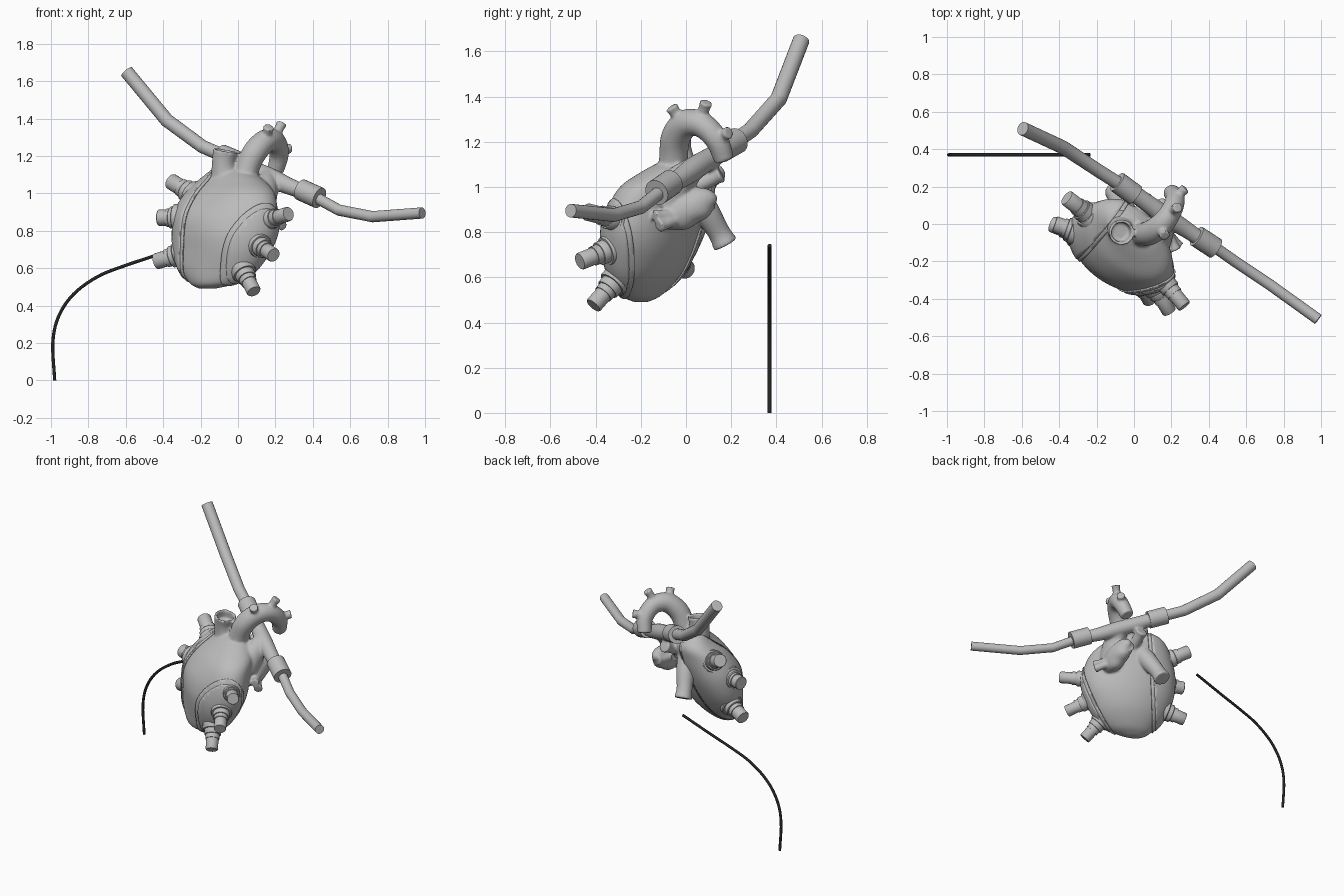
import bpy, bmesh, math
from mathutils import Vector

cube = bpy.data.objects.get("Cube")
if cube:
    bpy.data.objects.remove(cube)


def material(name, rgb):
    m = bpy.data.materials.new(name)
    m.use_nodes = True
    m.diffuse_color = (*rgb, 1)
    m.node_tree.nodes["Principled BSDF"].inputs["Base Color"].default_value = (*rgb, 1)
    return m


GREY = material("soft grey", (0.5, 0.5, 0.5))
BLACK = material("cable black", (0.018, 0.018, 0.018))


def finish(name, bm, mat=GREY, angle=40):
    bmesh.ops.recalc_face_normals(bm, faces=bm.faces)
    mesh = bpy.data.meshes.new(name)
    bm.to_mesh(mesh)
    bm.free()
    mesh.materials.append(mat)
    ob = bpy.data.objects.new(name, mesh)
    bpy.context.collection.objects.link(ob)
    bpy.ops.object.select_all(action='DESELECT')
    ob.select_set(True)
    bpy.context.view_layer.objects.active = ob
    bpy.ops.object.shade_smooth_by_angle(angle=math.radians(angle))
    return ob


def smooth_path(rows, steps=5):
    """Catmull-Rom curve through rows of any dimension."""
    p = [Vector(r) for r in rows]
    p = [p[0] * 2 - p[1]] + p + [p[-1] * 2 - p[-2]]
    out = []
    for a, b, c, d in zip(p, p[1:], p[2:], p[3:]):
        for i in range(steps):
            t = i / steps
            out.append(b + (c - a) * (t / 2) + (a * 2 - b * 5 + c * 4 - d) * (t * t / 2)
                       + (b * 3 - a - c * 3 + d) * (t ** 3 / 2))
    return out + [p[-2]]


def skin(bm, rings):
    """Join rings of points into a closed skin; return the last cap."""
    vs = [[bm.verts.new(co) for co in ring] for ring in rings]
    n = len(vs[0])
    for a, b in zip(vs, vs[1:]):
        for i in range(n):
            j = (i + 1) % n
            bm.faces.new((a[i], a[j], b[j], b[i]))
    bm.faces.new(vs[0][::-1])
    return bm.faces.new(vs[-1])


def sweep(bm, rows, bore=False, sides=20, axis=None):
    """Tube through rows of (x, y, z, radius); bore hollows the far end."""
    pts = [Vector(r[:3]) for r in rows]
    rings, q, last = [], None, None
    for i, c in enumerate(pts):
        t = axis or (pts[min(i + 1, len(pts) - 1)] - pts[max(i - 1, 0)]).normalized()
        q = last.rotation_difference(t) @ q if last else t.to_track_quat('Z', 'Y')
        last = t
        ring = [2 * math.pi * k / sides for k in range(sides)]
        rings.append([c + q @ Vector((math.cos(a), math.sin(a), 0)) * rows[i][3] for a in ring])
    cap = skin(bm, rings)
    if bore:
        bmesh.ops.recalc_face_normals(bm, faces=bm.faces)
        bm.normal_update()
        bmesh.ops.inset_individual(bm, faces=[cap], thickness=0.017)
        bmesh.ops.inset_individual(bm, faces=[cap], thickness=0.001, depth=-0.06)


def tube(name, rows, mat=GREY, **kw):
    bm = bmesh.new()
    sweep(bm, rows, **kw)
    return finish(name, bm, mat)


# Heart wall: skewed oval sections (z, x min, x max, y min, y max)
SECTIONS = [(0.49, -0.21, -0.12, -0.23, -0.17), (0.52, -0.26, -0.01, -0.29, -0.11),
            (0.60, -0.31, 0.10, -0.33, -0.03), (0.70, -0.335, 0.17, -0.36, 0.03),
            (0.80, -0.345, 0.205, -0.37, 0.07), (0.90, -0.33, 0.21, -0.35, 0.10),
            (1.0, -0.265, 0.20, -0.29, 0.12), (1.07, -0.19, 0.14, -0.19, 0.12),
            (1.12, -0.13, 0.06, -0.10, 0.07)]


def heart_wall(bm):
    rings = []
    for z, x0, x1, y0, y1 in smooth_path(SECTIONS):
        ring = []
        for k in range(56):
            a = 2 * math.pi * k / 56
            w = 0.5 + 0.008 * math.sin(3 * a + 17 * z)
            ring.append(((x0 + x1) / 2 + (x1 - x0) * w * math.cos(a),
                         (y0 + y1) / 2 + (y1 - y0) * w * math.sin(a - 0.45), z))
        rings.append(ring)
    skin(bm, rings)


# Heart with its vessels, blended into one organic surface
bm = bmesh.new()
heart_wall(bm)
aorta = [(0.02, -0.06, 1.0, 0.07), (0.05, -0.055, 1.13, 0.064), (0.09, -0.045, 1.22, 0.066),
         (0.15, 0.0, 1.28, 0.063), (0.20, 0.07, 1.275, 0.057), (0.22, 0.135, 1.21, 0.052),
         (0.2, 0.17, 1.12, 0.045)]
vena_cava_upper = [(-0.05, -0.02, 0.98, 0.1), (-0.07, -0.03, 1.1, 0.075),
                   (-0.075, -0.04, 1.17, 0.064), (-0.065, -0.045, 1.23, 0.07)]
vena_cava_lower = [(-0.04, 0.03, 0.97, 0.07), (-0.06, 0.09, 0.89, 0.06),
                   (-0.09, 0.145, 0.80, 0.05), (-0.10, 0.175, 0.745, 0.058)]
lung_trunk = [(0.11, -0.09, 0.93, 0.09), (0.14, -0.03, 1.02, 0.075), (0.16, 0.04, 1.09, 0.05)]
lung_artery = [(-0.05, 0.2, 1.185, 0.045), (0.06, 0.12, 1.135, 0.047), (0.17, 0.04, 1.085, 0.052),
               (0.28, -0.03, 1.035, 0.045), (0.38, -0.1, 1.0, 0.038)]
sweep(bm, smooth_path(vena_cava_upper), bore=True)
for rows in (aorta, vena_cava_lower, lung_trunk, lung_artery):
    sweep(bm, smooth_path(rows))
# Short branches on the arch and veins at the back: start, end, radius
stubs = [((0.14, -0.01, 1.27), (0.165, -0.065, 1.355), 0.026),
         ((0.19, 0.06, 1.29), (0.235, 0.09, 1.375), 0.026),
         ((0.21, 0.13, 1.22), (0.275, 0.19, 1.24), 0.026),
         ((0.04, 0.04, 1.0), (0.06, 0.155, 1.06), 0.036),
         ((0.10, 0.03, 0.93), (0.14, 0.12, 0.93), 0.032),
         ((0.17, -0.03, 0.88), (0.225, -0.14, 0.87), 0.025),
         ((0.17, -0.03, 0.86), (0.24, -0.12, 0.825), 0.025)]
for a, b, r in stubs:
    sweep(bm, [(*a, r), (*Vector(a).lerp(b, 0.8), r), (*b, r * 1.2)])
# Bulging chamber at the back
geo = bmesh.ops.create_uvsphere(bm, u_segments=24, v_segments=14, radius=1)
for v in geo["verts"]:
    x, y, z = v.co
    bump = 1 + 0.05 * math.sin(7 * y + 5 * z)
    v.co = Vector((0.15 + 0.065 * x, 0.135 * y * bump, 0.9 + 0.085 * z * bump + 0.04 * y))
heart = finish("heart", bm)
remesh = heart.modifiers.new("blend", 'REMESH')
remesh.mode = 'VOXEL'
remesh.voxel_size = 0.008
remesh.use_smooth_shade = True
relax = heart.modifiers.new("relax", 'SMOOTH')
relax.iterations = 6


# Raised side shells with a stepped rim
def shell(name, point, normal, thickness):
    bm = bmesh.new()
    heart_wall(bm)
    bmesh.ops.bisect_plane(bm, geom=bm.verts[:] + bm.edges[:] + bm.faces[:], plane_co=point,
                           plane_no=normal, clear_inner=True)
    ob = finish(name, bm)
    mod = ob.modifiers.new("thickness", 'SOLIDIFY')
    mod.thickness = thickness
    mod.offset = 1


for side, point, normal in (("left", (-0.11, -0.31, 0.55), (0.4, -0.87, -0.27)),
                            ("right", (-0.27, -0.17, 0.75), (-0.8, 0.6, 0.08))):
    p, n = Vector(point), Vector(normal).normalized()
    shell(side + "_shell_rim", p, n, 0.008)
    shell(side + "_shell_panel", p + n * 0.02, n, 0.013)

# Stepped ports: (base, end), with a thickness for each side
PROFILE = [(-0.3, 0.066), (0.22, 0.066), (0.25, 0.062), (0.25, 0.053), (0.42, 0.053),
           (0.44, 0.05), (0.44, 0.044), (0.6, 0.044), (0.6, 0.039), (0.97, 0.039), (1, 0.036)]
ports = {"left_port": (1, [((0.14, -0.28, 0.85), (0.27, -0.44, 0.89)),
                           ((0.10, -0.32, 0.73), (0.19, -0.47, 0.67)),
                           ((0.02, -0.30, 0.60), (0.085, -0.41, 0.475))]),
         "right_port": (1.12, [((-0.22, 0.03, 0.98), (-0.36, 0.14, 1.065)),
                               ((-0.31, -0.04, 0.87), (-0.425, 0.0, 0.87)),
                               ((-0.29, -0.06, 0.68), (-0.44, 0.0, 0.635))])}
for name, (width, ends) in ports.items():
    for i, (a, b) in enumerate(ends):
        a, b = Vector(a), Vector(b)
        rows = [(*a.lerp(b, t), r * width) for t, r in PROFILE]
        tube(f"{name}_{i + 1}", rows, axis=(b - a).normalized(), sides=24)

# Long hoses and the collars that hold them
tube("right_hose", [(-0.04, 0.19, 1.185, 0.036), (-0.19, 0.285, 1.25, 0.036),
                    (-0.38, 0.41, 1.39, 0.037), (-0.595, 0.51, 1.65, 0.037)])
tube("left_hose", [(0.36, -0.08, 1.01, 0.03), (0.44, -0.13, 0.965, 0.03), (0.54, -0.2, 0.91, 0.03),
                   (0.72, -0.32, 0.875, 0.03), (0.985, -0.51, 0.895, 0.03)])
for name, a, b in (("right_collar", (0.005, 0.155, 1.165), (-0.09, 0.225, 1.205)),
                   ("left_collar", (0.335, -0.065, 1.02), (0.435, -0.13, 0.975))):
    tube(name, [(*a, 0.058), (*b, 0.058)], sides=24)

# Power cable
cable = [(-0.98, 0), (-0.99, 0.2), (-0.96, 0.34), (-0.88, 0.46), (-0.75, 0.555), (-0.6, 0.615),
         (-0.45, 0.665), (-0.235, 0.74)]
tube("cable", smooth_path([(x, 0.37, z, 0.009) for x, z in cable]), BLACK, sides=10)
